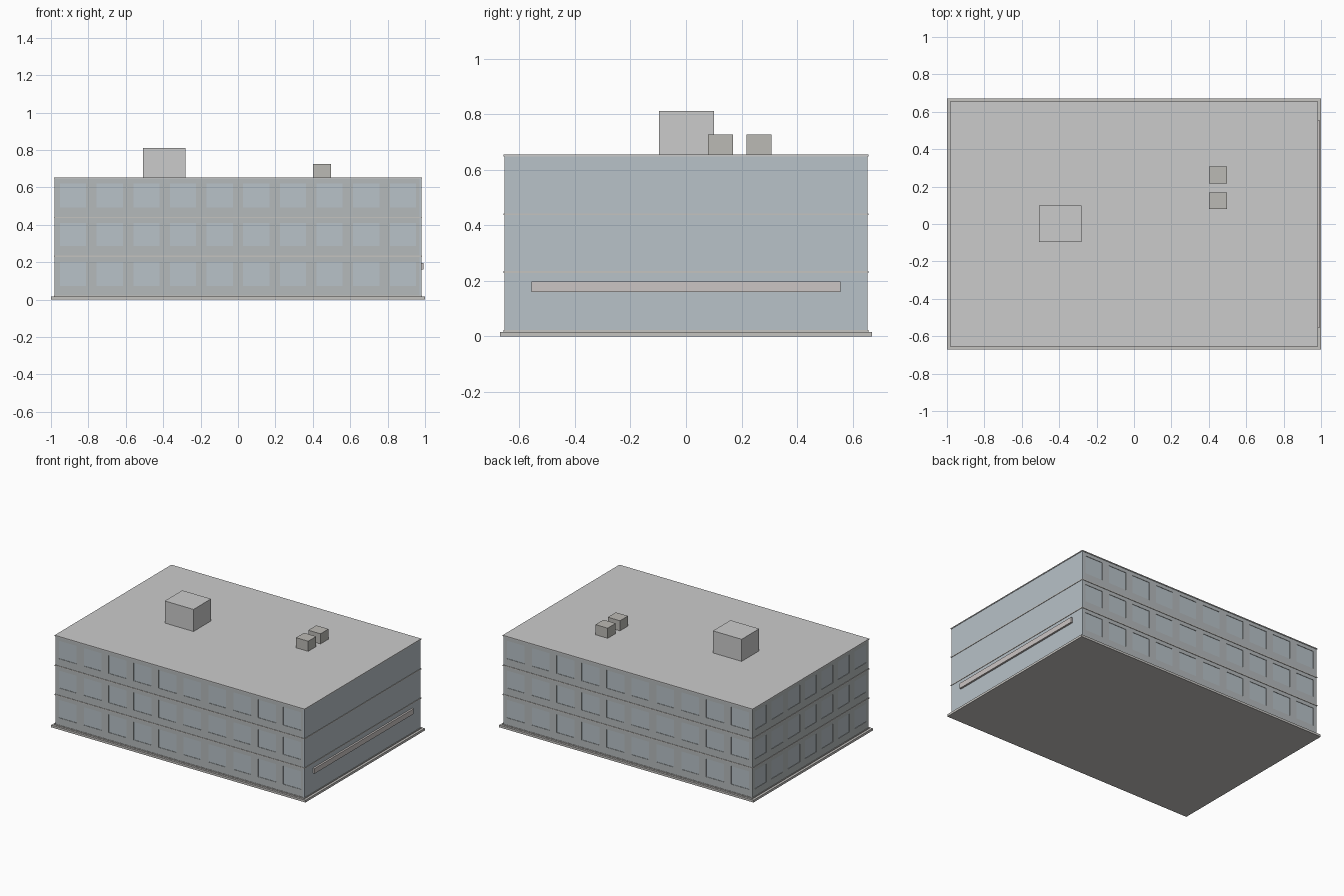
import bpy, bmesh
from mathutils import Vector

if "Cube" in bpy.data.objects:
    bpy.data.objects.remove(bpy.data.objects["Cube"])


def material(name, rgb):
    m = bpy.data.materials.new(name)
    m.diffuse_color = (*rgb, 1)
    m.use_nodes = True
    m.node_tree.nodes["Principled BSDF"].inputs["Base Color"].default_value = m.diffuse_color
    return m


CLAD = material("cladding", (0.46, 0.49, 0.50))
GLASS = material("glass", (0.48, 0.54, 0.58))
ROOF = material("roof", (0.62, 0.63, 0.62))
STONE = material("stone", (0.56, 0.55, 0.53))
UNIT = material("roof_unit", (0.50, 0.49, 0.46))
TOWER = material("stair_tower", (0.55, 0.55, 0.58))
BAND = material("band", (0.60, 0.56, 0.55))


def finish(name, bm, mats):
    mesh = bpy.data.meshes.new(name)
    bm.to_mesh(mesh)
    bm.free()
    ob = bpy.data.objects.new(name, mesh)
    bpy.context.collection.objects.link(ob)
    for m in mats:
        mesh.materials.append(m)
    return ob


def box(name, lo, hi, mat):
    lo, hi = Vector(lo), Vector(hi)
    bm = bmesh.new()
    bmesh.ops.create_cube(bm, size=1)
    bmesh.ops.scale(bm, vec=hi - lo, verts=bm.verts)
    bmesh.ops.translate(bm, vec=(lo + hi) / 2, verts=bm.verts)
    return finish(name, bm, [mat])


W, D = 0.98, 0.653
LEVELS = [0.02, 0.232, 0.44, 0.652]


def facade(name, start, end, columns):
    """Grid of wall panels, each with a slightly recessed window."""
    start, end = Vector(start), Vector(end)
    along = (end - start).normalized()
    step = (end - start) / columns
    up = Vector((0, 0, 1))
    out = along.cross(up)
    bm = bmesh.new()
    for z0, z1 in zip(LEVELS, LEVELS[1:]):
        for c in range(columns):
            p = start + step * c
            q = p + step
            margin, sill, head = 0.028, z0 + 0.054, z1 - 0.03
            outer = [p + up * z0, q + up * z0, q + up * z1, p + up * z1]
            a, b = p + along * margin, q - along * margin
            rim = [a + up * sill, b + up * sill, b + up * head, a + up * head]
            rings = [outer, rim, [v - out * 0.003 for v in rim]]
            rings = [[bm.verts.new(v) for v in r] for r in rings]
            for r, s in zip(rings, rings[1:]):
                for i in range(4):
                    j = (i + 1) % 4
                    bm.faces.new((r[i], r[j], s[j], s[i]))
            bm.faces.new(rings[2]).material_index = 1
    bmesh.ops.remove_doubles(bm, verts=bm.verts, dist=1e-5)
    finish(name, bm, [CLAD, GLASS])


# base slab, inner core and plain glazed right wall
box("base_slab", (-1, -0.67, 0), (1, 0.67, 0.016), STONE)
box("core", (-W + 0.008, -D + 0.008, 0.016), (W - 0.01, D - 0.008, 0.648), CLAD)
box("right_glass_wall", (W - 0.01, -D, 0.016), (W, D, 0.65), GLASS)

# windowed facades on the other three sides
facade("front_facade", (-W, -D, 0), (W, -D, 0), 10)
facade("back_facade", (W, D, 0), (-W, D, 0), 10)
facade("left_facade", (-W, D, 0), (-W, -D, 0), 7)

# thin floor bands and the roof slab
for i, z in enumerate(LEVELS[:3]):
    box(f"floor_band_{i}", (-W - 0.003, -D - 0.003, z - 0.004),
        (W + 0.003, D + 0.003, z + 0.003), STONE)
box("roof_slab", (-W - 0.003, -D - 0.003, 0.647),
    (W + 0.003, D + 0.003, 0.654), ROOF)

# long band on the right wall
box("wall_band", (W - 0.002, -0.556, 0.16), (0.993, 0.556, 0.197), BAND)

# rooftop stair tower and two service units
box("stair_tower", (-0.508, -0.097, 0.65), (-0.282, 0.1, 0.811), TOWER)
for i, y in enumerate((0.079, 0.217)):
    box(f"roof_unit_{i}", (0.401, y, 0.65), (0.497, y + 0.09, 0.726), UNIT)
